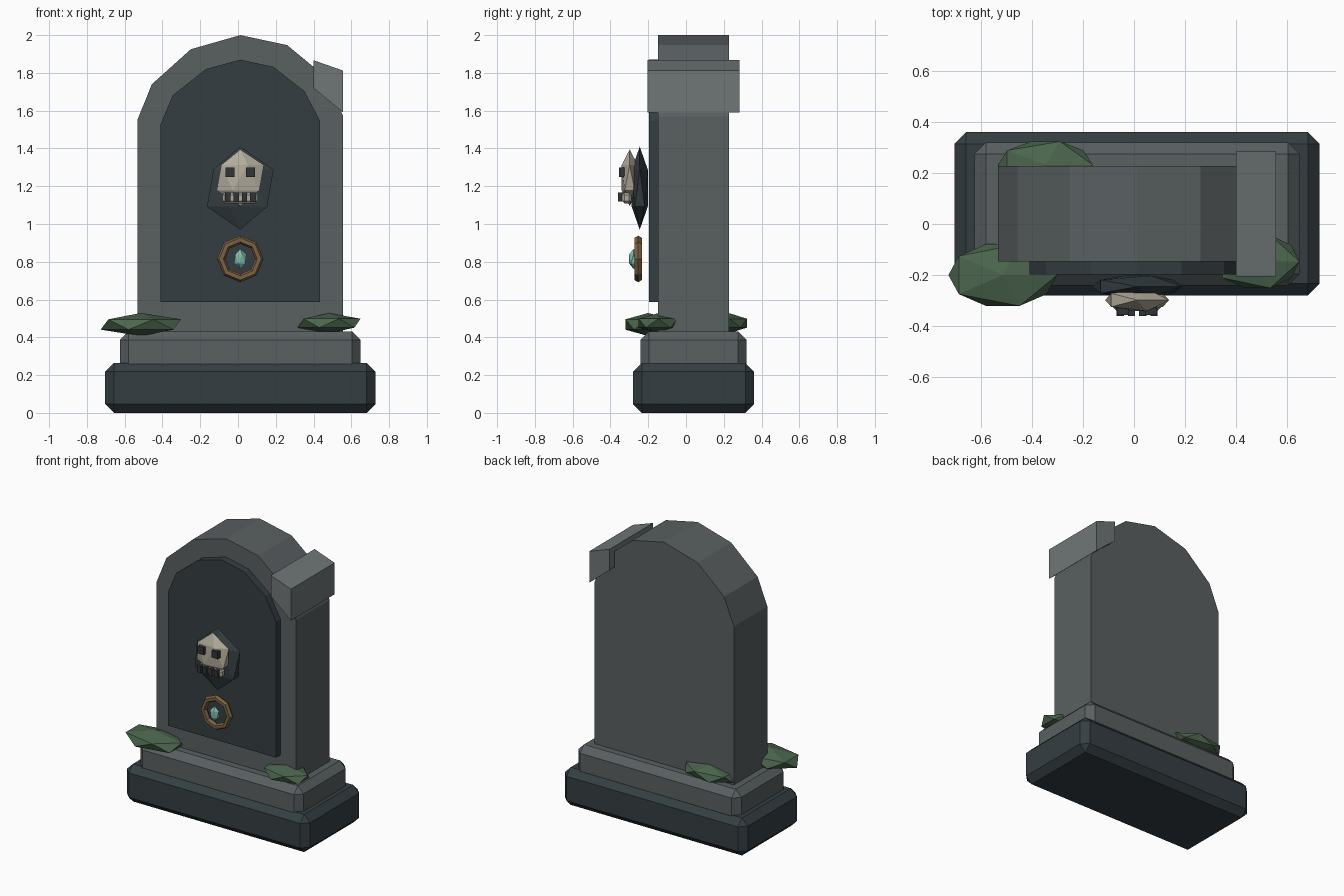
import bpy, bmesh, math
from mathutils import Matrix

if "Cube" in bpy.data.objects:
    bpy.data.objects.remove(bpy.data.objects["Cube"])

CX = 0.012  # shared centre line of the stone


def mat(name, rgb):
    m = bpy.data.materials.new(name)
    m.diffuse_color = (*rgb, 1)
    m.use_nodes = True
    m.node_tree.nodes["Principled BSDF"].inputs["Base Color"].default_value = m.diffuse_color
    return m


STONE = mat("stone", (0.10, 0.115, 0.12))
DARK = mat("dark_stone", (0.035, 0.048, 0.055))
PALE = mat("pale_stone", (0.16, 0.18, 0.18))
BONE = mat("bone", (0.45, 0.41, 0.33))
BLACK = mat("socket", (0.03, 0.035, 0.04))
BRONZE = mat("bronze", (0.20, 0.12, 0.055))
GEM = mat("gem", (0.22, 0.50, 0.42))
MOSS = mat("moss", (0.07, 0.13, 0.075))


def finish(bm, name, material):
    bmesh.ops.recalc_face_normals(bm, faces=bm.faces)
    me = bpy.data.meshes.new(name)
    bm.to_mesh(me)
    bm.free()
    me.materials.append(material)
    ob = bpy.data.objects.new(name, me)
    bpy.context.collection.objects.link(ob)
    return ob


def box(name, lo, hi, material, bevel=0):
    size = [b - a for a, b in zip(lo, hi)]
    mid = [(a + b) / 2 for a, b in zip(lo, hi)]
    bm = bmesh.new()
    bmesh.ops.create_cube(bm, size=1, matrix=Matrix.Translation(mid) @ Matrix.Diagonal((*size, 1)))
    if bevel:
        bmesh.ops.bevel(bm, geom=bm.edges[:], offset=bevel, segments=1, affect='EDGES')
    return finish(bm, name, material)


def slab(name, outline, y0, y1, material):
    """Front outline in x, z pushed through from y0 to y1."""
    bm = bmesh.new()
    face = bm.faces.new([bm.verts.new((x, y0, z)) for x, z in outline])
    ext = bmesh.ops.extrude_face_region(bm, geom=[face], use_keep_orig=True)
    new = [v for v in ext["geom"] if isinstance(v, bmesh.types.BMVert)]
    bmesh.ops.translate(bm, verts=new, vec=(0, y1 - y0, 0))
    return finish(bm, name, material)


def lump(name, centre, radii, material):
    bm = bmesh.new()
    bmesh.ops.create_icosphere(bm, subdivisions=1, radius=1,
                               matrix=Matrix.Translation(centre) @ Matrix.Diagonal((*radii, 1)))
    return finish(bm, name, material)


# stepped plinth
box("base", (-0.703, -0.28, 0), (0.727, 0.36, 0.265), DARK, 0.046)
box("upper_step", (-0.625, -0.24, 0.215), (0.649, 0.32, 0.432), STONE, 0.045)

# arched stone, recess panel and chipped corner block
slab("headstone", [(-0.533, 0.41), (-0.533, 1.55), (-0.456, 1.74), (-0.25, 1.925), (CX, 2.0),
                   (0.26, 1.947), (0.475, 1.77), (0.557, 1.57), (0.557, 0.41)], -0.147, 0.227, STONE)
slab("front_panel", [(-0.41, 0.587), (-0.41, 1.528), (-0.345, 1.682), (-0.17, 1.82), (CX, 1.87),
                     (0.187, 1.832), (0.352, 1.703), (0.435, 1.545), (0.435, 0.587)], -0.197, -0.14, DARK)
slab("corner_block", [(0.40, 1.867), (0.557, 1.812), (0.557, 1.59), (0.40, 1.72)], -0.205, 0.283, PALE)

# skull emblem
lump("emblem_backing", (CX, -0.245, 1.19), (0.197, 0.05, 0.22), DARK)
lump("skull", (CX, -0.298, 1.245), (0.14, 0.05, 0.15), BONE)
box("jaw", (CX - 0.095, -0.34, 1.108), (CX + 0.095, -0.288, 1.168), BONE, 0.015)
for i, s in enumerate((-1, 1)):
    x = CX + s * 0.055
    box(f"eye_socket_{i}", (x - 0.024, -0.356, 1.25), (x + 0.024, -0.325, 1.30), BLACK)
for i in range(4):
    x = CX + (i - 1.5) * 0.044
    box(f"tooth_gap_{i}", (x - 0.014, -0.36, 1.12), (x + 0.014, -0.33, 1.168), BLACK)

# bronze ring and gem
bpy.ops.mesh.primitive_torus_add(major_segments=8, minor_segments=6, major_radius=0.101,
                                 minor_radius=0.022, location=(CX, -0.253, 0.815),
                                 rotation=(math.pi / 2, 0, 0))
ring = bpy.context.object
ring.name = "ring"
ring.data.materials.append(BRONZE)
lump("gem", (CX, -0.277, 0.815), (0.037, 0.028, 0.054), GEM)

# moss clumps
lump("moss_left", (-0.514, -0.2, 0.468), (0.238, 0.142, 0.061), MOSS)
lump("moss_right", (0.482, -0.147, 0.475), (0.186, 0.122, 0.053), MOSS)
lump("moss_back", (-0.347, 0.232, 0.475), (0.207, 0.107, 0.052), MOSS)
